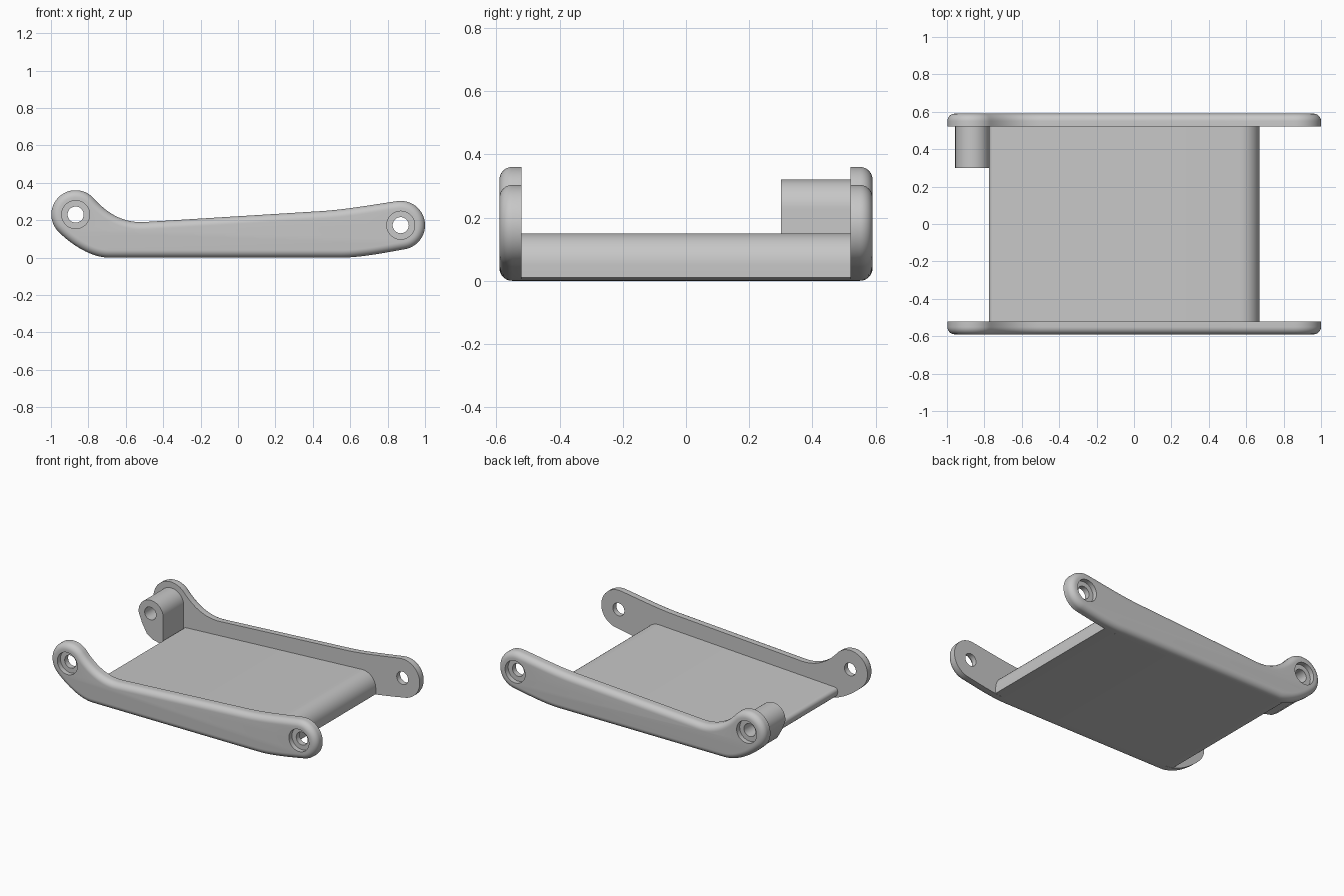
import bpy, bmesh, math
from mathutils import Vector
from mathutils.geometry import interpolate_bezier

if "Cube" in bpy.data.objects:
    bpy.data.objects.remove(bpy.data.objects["Cube"], do_unlink=True)

GREY = (0.57, 0.57, 0.57, 1)
grey = bpy.data.materials.new("plain grey")
grey.use_nodes = True
grey.diffuse_color = GREY
grey.node_tree.nodes["Principled BSDF"].inputs["Base Color"].default_value = GREY

INNER, OUTER = 0.52, 0.59
LOBE = 0.13
REAR_PIN, FORE_PIN = (-0.868, 0.23), (0.87, 0.173)


def arc(centre, radius, start, end, steps=40):
    angles = [math.radians(start + (end - start) * i / steps) for i in range(steps + 1)]
    return [Vector((centre[0] + radius * math.cos(a), centre[1] + radius * math.sin(a)))
            for a in angles]


def blend(*points):
    return [p.to_2d() for p in interpolate_bezier(*[Vector(p).to_3d() for p in points], 20)]


def tidy(points):
    """Drop repeated neighbouring points."""
    return [p for i, p in enumerate(points) if (p - points[i - 1]).length > 1e-4]


def inset(points, distance):
    """Move a counter-clockwise outline inwards."""
    moved = []
    for i, p in enumerate(points):
        along = points[(i + 1) % len(points)] - points[i - 1]
        moved.append(p + Vector((-along.y, along.x)).normalized() * distance)
    return moved


def loft(name, rings):
    """Skin (outline, y) rings and cap both ends."""
    bm = bmesh.new()
    loops = [[bm.verts.new((p.x, y, p.y)) for p in pts] for pts, y in rings]
    n = len(loops[0])
    for a, b in zip(loops, loops[1:]):
        for i in range(n):
            j = (i + 1) % n
            bm.faces.new((a[i], a[j], b[j], b[i]))
    bm.faces.new(loops[0])
    bm.faces.new(loops[-1])
    bmesh.ops.recalc_face_normals(bm, faces=bm.faces)
    mesh = bpy.data.meshes.new(name)
    bm.to_mesh(mesh)
    bm.free()
    obj = bpy.data.objects.new(name, mesh)
    bpy.context.collection.objects.link(obj)
    mesh.materials.append(grey)
    return obj


def drill(obj, pin, radius, y0, y1):
    """Cut a round hole along y."""
    ring = arc(pin, radius, 0, 360, 48)[:-1]
    cutter = loft("hole_cutter", [(ring, y0), (ring, y1)])
    cutter.hide_render = True
    mod = obj.modifiers.new("hole", "BOOLEAN")
    mod.operation, mod.solver, mod.object = "DIFFERENCE", "EXACT", cutter
    select(obj)
    bpy.ops.object.modifier_apply(modifier=mod.name)
    bpy.data.objects.remove(cutter, do_unlink=True)


def select(obj):
    bpy.ops.object.select_all(action="DESELECT")
    obj.select_set(True)
    bpy.context.view_layer.objects.active = obj


def smooth(obj):
    select(obj)
    bpy.ops.object.shade_smooth_by_angle(angle=math.radians(30))


# Side arm outline: flat underside, two round ends, dipped upper edge
fore = arc(FORE_PIN, LOBE, -80, 97)
rear = arc(REAR_PIN, LOBE, 42, 225)
outline = tidy(
    blend((0.55, 0), (0.66, 0), (0.79, 0.027), fore[0]) + fore
    + blend(fore[-1], (0.75, 0.288), (0.58, 0.256), (0.44, 0.248))
    + blend((-0.5, 0.19), (-0.62, 0.183), (-0.706, 0.243), rear[0]) + rear
    + blend(rear[-1], (-0.898, 0.076), (-0.79, 0), (-0.69, 0)))

# Side arms with a rounded outer rim and counterbored pin holes
FILLET = 0.04
for name, side in (("front_arm", -1), ("back_arm", 1)):
    rings = [(outline, side * INNER)]
    for k in range(9):
        a = math.pi / 2 * k / 8
        rings.append((inset(outline, FILLET * (1 - math.cos(a))),
                      side * (OUTER - FILLET + FILLET * math.sin(a))))
    arm = loft(name, rings)
    for pin in (REAR_PIN, FORE_PIN):
        drill(arm, pin, 0.043, side * 0.45, side * 0.7)
        drill(arm, pin, 0.075, side * (OUTER - 0.033), side * 0.7)
    smooth(arm)

# Platform: a wedge that thins to the rear, with rounded ends
deck = tidy(
    blend((-0.775, 0.05), (-0.775, 0.022), (-0.75, 0.003), (-0.69, 0))
    + blend((0.55, 0), (0.59, 0), (0.63, 0.003), (0.67, 0.01))
    + arc((0.57, 0.05), 0.1, 0, 93, 16)
    + arc((-0.75, 0.055), 0.025, 93, 180, 8))
smooth(loft("platform", [(deck, -INNER), (deck, INNER)]))

# Pin boss on the inside of the back arm
boss_outline = arc((-0.864, 0.228), 0.092, 0, 190, 32) + [
    Vector(p) for p in ((-0.93, 0.15), (-0.895, 0.088), (-0.85, 0.058), (-0.772, 0.04))]
boss = loft("pin_boss", [(boss_outline, 0.3), (boss_outline, INNER)])
drill(boss, REAR_PIN, 0.043, 0.2, 0.6)
smooth(boss)
